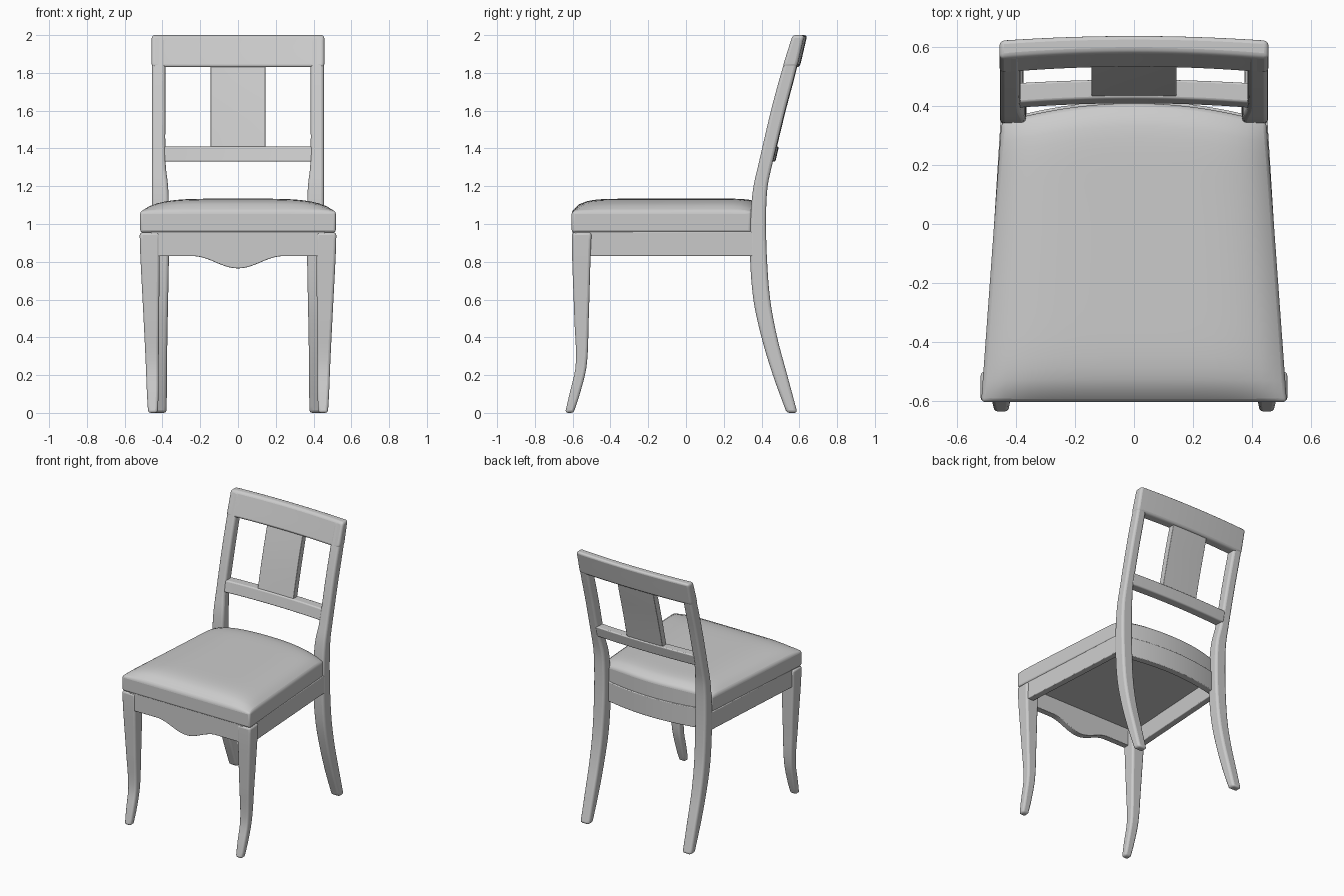
import bpy, bmesh, math

if "Cube" in bpy.data.objects:
    bpy.data.objects.remove(bpy.data.objects["Cube"])

# ---------- helpers ----------
def interp(keys, z):
    """Smooth (Hermite) interpolation of rows (z, a, b, ...)."""
    n = len(keys)
    i = max(k for k in range(n - 1) if k == 0 or keys[k][0] <= z)
    k0, k1 = keys[i], keys[i + 1]
    h = k1[0] - k0[0]
    t = (z - k0[0]) / h

    def slope(j, c):
        a, b = keys[max(j - 1, 0)], keys[min(j + 1, n - 1)]
        return (b[c] - a[c]) / (b[0] - a[0]) * h
    return [(2*t**3 - 3*t**2 + 1) * k0[c] + (t**3 - 2*t**2 + t) * slope(i, c)
            + (3*t**2 - 2*t**3) * k1[c] + (t**3 - t**2) * slope(i + 1, c)
            for c in range(1, len(k0))]


def finish(name, bm, bevel=0.01, mirror=False):
    bmesh.ops.remove_doubles(bm, verts=bm.verts, dist=1e-5)
    bmesh.ops.recalc_face_normals(bm, faces=bm.faces)
    me = bpy.data.meshes.new(name)
    bm.to_mesh(me)
    bm.free()
    ob = bpy.data.objects.new(name, me)
    bpy.context.collection.objects.link(ob)
    if bevel:
        m = ob.modifiers.new("Bevel", 'BEVEL')
        m.width, m.segments = bevel, 3
        m.limit_method, m.angle_limit = 'ANGLE', math.radians(40)
    if mirror:
        ob.modifiers.new("Mirror", 'MIRROR').use_mirror_merge = False
    bpy.ops.object.select_all(action='DESELECT')
    bpy.context.view_layer.objects.active = ob
    ob.select_set(True)
    bpy.ops.object.shade_smooth_by_angle(angle=math.radians(40))
    return ob


def loft(name, rings, **kw):
    """Skin a list of equal-length closed rings and cap both ends."""
    bm = bmesh.new()
    vr = [[bm.verts.new(p) for p in r] for r in rings]
    for a, b in zip(vr, vr[1:]):
        for i in range(len(a)):
            j = (i + 1) % len(a)
            bm.faces.new((a[i], a[j], b[j], b[i]))
    bm.faces.new(vr[0])
    bm.faces.new(vr[-1])
    return finish(name, bm, **kw)


def leg(name, keys, steps, bevel):
    z0, z1 = keys[0][0], keys[-1][0]
    rings = []
    for i in range(steps + 1):
        z = z0 + (z1 - z0) * i / steps
        ya, yb, xa, xb = interp(keys, z)
        rings.append([(xa, ya, z), (xb, ya, z), (xb, yb, z), (xa, yb, z)])
    return loft(name, rings, bevel=bevel, mirror=True)


# ---------- legs: rows of z, y front, y back, x inner, x outer ----------
front_keys = [(0, -0.64, -0.595, .425, .476), (0.1, -0.617, -0.562, .421, .482),
              (0.25, -0.584, -0.526, .42, .488), (0.5, -0.591, -0.515, .418, .5),
              (0.83, -0.603, -0.505, .415, .517), (0.955, -0.604, -0.5, .415, .521)]
back_keys = [(0, .533, .59, .378, .45), (0.2, .46, .536, .376, .452),
             (0.4, .40, .483, .374, .454), (0.6, .357, .446, .37, .455),
             (0.83, .339, .428, .366, .455), (1.05, .342, .424, .366, .455),
             (1.2, .357, .432, .37, .455), (1.32, .384, .457, .383, .455),
             (1.6, .449, .524, .385, .455), (1.8, .503, .577, .385, .455),
             (2.0, .565, .624, .385, .455)]
leg("front_legs", front_keys, 24, 0.014)
leg("back_legs_and_stiles", [k for k in back_keys], 60, 0.016).scale.z = 0.998


# ---------- back rest: bowed panels that follow the stiles ----------
def back_panel(name, x0, x1, z0, z1, inset, bevel):
    def ring(x):
        bow = 0.02 * (1 - (x / 0.456) ** 2)
        front, rear = [], []
        for i in range(7):
            z = z0 + (z1 - z0) * i / 6
            f, b = interp(back_keys, z)[:2]
            front.append((x, f + bow + inset, z))
            rear.append((x, b + bow * 0.8 - inset, z))
        return front + rear[::-1]
    return loft(name, [ring(x0 + (x1 - x0) * i / 20) for i in range(21)], bevel=bevel)


back_panel("top_rail", -0.457, 0.457, 1.83, 2.0, -0.002, 0.016)
back_panel("lower_back_rail", -0.4, 0.4, 1.33, 1.41, 0.002, 0.008)
back_panel("back_splat", -0.145, 0.145, 1.40, 1.84, 0.012, 0.004)


# ---------- seat frame ----------
def seat_back(u):
    return 0.345 + 0.065 * (1 - u * u)


side = [(.512, -.59), (.452, .37), (.405, .37), (.462, -.59)]
loft("side_aprons", [[(x, y, z) for x, y in side] for z in (.83, .96)],
     bevel=0.005, mirror=True)

# front apron with a drooping centre
N = 40
rings = []
for i in range(N + 1):
    x = -0.46 + 0.92 * i / N
    d = min(abs(x) / 0.24, 1)
    zb = 0.83 - 0.0325 * (1 + math.cos(math.pi * d))
    rings.append([(x, -.6, zb), (x, -.6, .965), (x, -.555, .965), (x, -.555, zb)])
loft("front_apron", rings, bevel=0.004)

# curved rear apron
rings = []
for i in range(25):
    x = -0.39 + 0.78 * i / 24
    y = seat_back(x / 0.45) + 0.008
    rings.append([(x, y - .05, .83), (x, y - .05, .975), (x, y, .975), (x, y, .83)])
loft("rear_apron", rings, bevel=0.005)

# ---------- padded seat ----------
bm = bmesh.new()
M = 26


def seat_point(i, j, top):
    u, v = 2 * i / M - 1, 2 * j / M - 1
    t = j / M
    w = 0.519 + (0.45 - 0.519) * t
    y = -0.605 + (seat_back(u) + 0.605) * t
    z = 0.955
    if top:
        z = 1.068 + 0.066 * (1 - abs(u) ** 5) ** 0.8 * (1 - abs(v) ** 8) ** 0.8
        if v > 0:
            z += 0.025 * v ** 6 * (1 - u ** 4)
    return (u * w, y, z)


grids = [[[bm.verts.new(seat_point(i, j, top)) for j in range(M + 1)]
          for i in range(M + 1)] for top in (True, False)]
for g in grids:
    for i in range(M):
        for j in range(M):
            bm.faces.new((g[i][j], g[i + 1][j], g[i + 1][j + 1], g[i][j + 1]))
edge = ([(i, 0) for i in range(M)] + [(M, j) for j in range(M)]
        + [(i, M) for i in range(M, 0, -1)] + [(0, j) for j in range(M, 0, -1)])
a, b = grids
for (i, j), (k, l) in zip(edge, edge[1:] + edge[:1]):
    bm.faces.new((a[i][j], a[k][l], b[k][l], b[i][j]))
finish("seat_cushion", bm, bevel=0.014)
